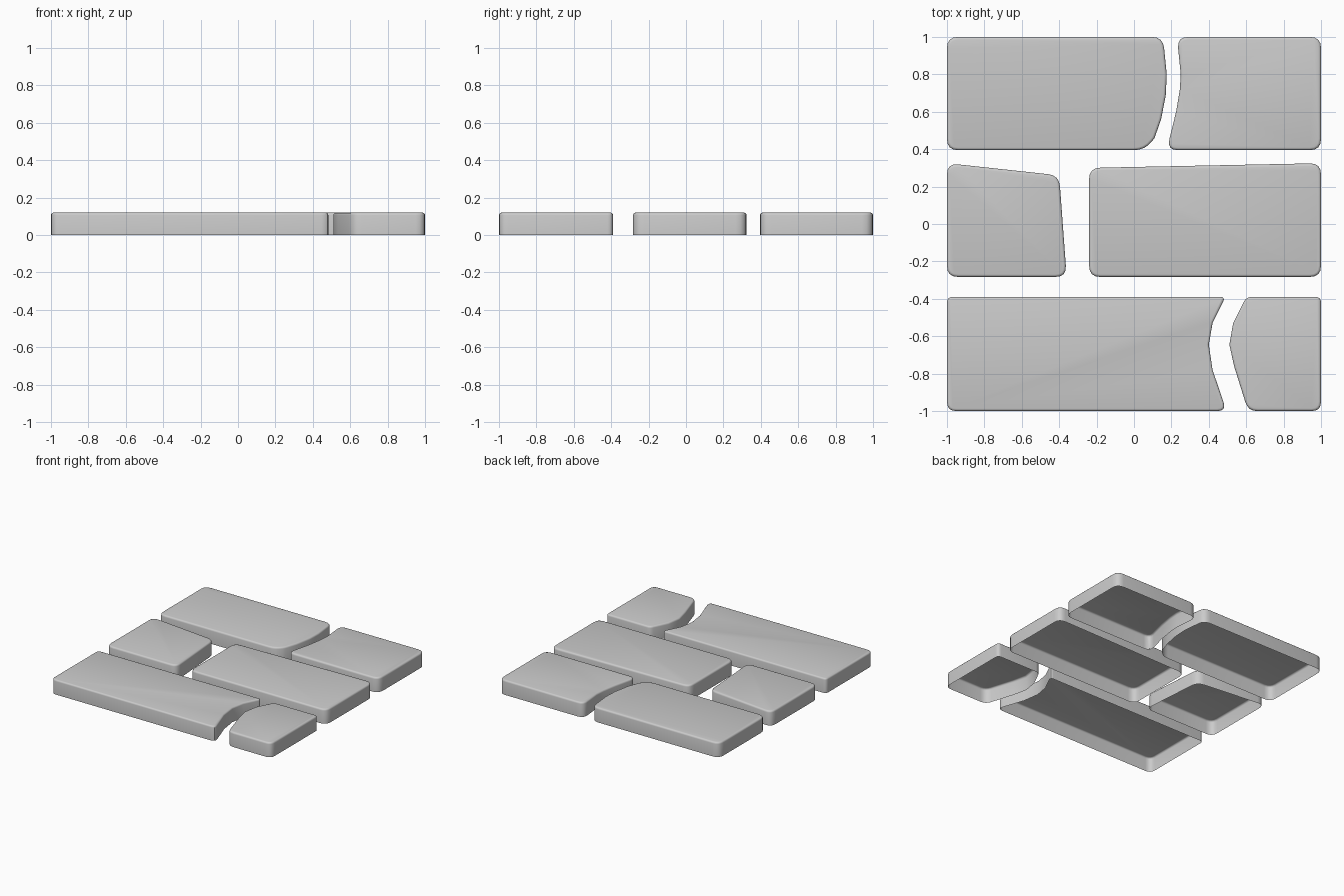
import bpy
import bmesh
import math
from mathutils import Vector

default = bpy.data.objects.get("Cube")
if default:
    bpy.data.objects.remove(default, do_unlink=True)

HEIGHT = 0.12
EDGE = 0.014

stone_grey = bpy.data.materials.new("stone grey")
stone_grey.use_nodes = True
GREY = (0.6, 0.6, 0.6, 1)
stone_grey.diffuse_color = GREY
stone_grey.node_tree.nodes["Principled BSDF"].inputs["Base Color"].default_value = GREY


def rounded(corners, steps=4):
    """Outline with every (x, y, radius) corner replaced by a short curve."""
    outline = []
    for i, (x, y, cut) in enumerate(corners):
        p = Vector((x, y))
        if not cut:
            outline.append(p)
            continue
        before = Vector(corners[i - 1][:2])
        after = Vector(corners[(i + 1) % len(corners)][:2])
        a = p + (before - p).normalized() * cut
        b = p + (after - p).normalized() * cut
        for k in range(steps + 1):
            t = k / steps
            outline.append(a * (1 - t) ** 2 + p * 2 * t * (1 - t) + b * t ** 2)
    return outline


def paving_stone(name, corners):
    """Open-bottomed slab with a softened upper rim."""
    bm = bmesh.new()
    top = bm.faces.new([bm.verts.new((p.x, p.y, HEIGHT)) for p in rounded(corners)])
    bm.normal_update()
    if top.normal.z < 0:
        top.normal_flip()
    rim = list(top.edges)
    walls = bmesh.ops.extrude_edge_only(bm, edges=rim)["geom"]
    for v in walls:
        if isinstance(v, bmesh.types.BMVert):
            v.co.z = 0
    bmesh.ops.recalc_face_normals(bm, faces=bm.faces)
    bmesh.ops.bevel(bm, geom=rim, offset=EDGE, segments=3, profile=0.5,
                    affect='EDGES', clamp_overlap=True)
    bm.normal_update()
    if max(bm.faces, key=lambda f: f.calc_area()).normal.z < 0:
        bmesh.ops.reverse_faces(bm, faces=bm.faces)
    mesh = bpy.data.meshes.new(name)
    bm.to_mesh(mesh)
    bm.free()
    mesh.materials.append(stone_grey)
    obj = bpy.data.objects.new(name, mesh)
    bpy.context.collection.objects.link(obj)
    bpy.ops.object.select_all(action='DESELECT')
    obj.select_set(True)
    bpy.context.view_layer.objects.active = obj
    bpy.ops.object.shade_smooth_by_angle(angle=math.radians(35))


R = 0.06

# Back row: a long stone bulging into a hollowed neighbour
paving_stone("back_right_stone", [
    (-1, 0.395, R), (0.06, 0.395, R), (0.11, 0.46, 0), (0.145, 0.56, 0),
    (0.17, 0.69, 0), (0.175, 0.8, 0), (0.155, 1, R), (-1, 1, R)])
paving_stone("back_left_stone", [
    (0.175, 0.395, R), (1, 0.395, R), (1, 1, R), (0.23, 1, R),
    (0.25, 0.8, 0), (0.245, 0.72, 0), (0.225, 0.6, 0)])

# Middle row: two stones with slanted sides
paving_stone("middle_right_stone", [
    (-1, -0.283, R), (-0.36, -0.283, R), (-0.4, 0.26, R), (-1, 0.325, R)])
paving_stone("middle_left_stone", [
    (-0.24, -0.283, R), (1, -0.283, R), (1, 0.325, R), (-0.24, 0.3, R)])

# Front row: a long hollowed stone and a short pointed one
paving_stone("front_right_stone", [
    (-1, -1, 0.05), (0.495, -1, 0.05), (0.42, -0.78, 0), (0.4, -0.645, 0),
    (0.42, -0.53, 0), (0.49, -0.39, 0.03), (-1, -0.39, 0.03)])
paving_stone("front_left_stone", [
    (0.61, -1, 0.05), (1, -1, 0.05), (1, -0.39, 0.03), (0.6, -0.39, 0.03),
    (0.53, -0.53, 0), (0.51, -0.645, 0), (0.535, -0.76, 0)])
